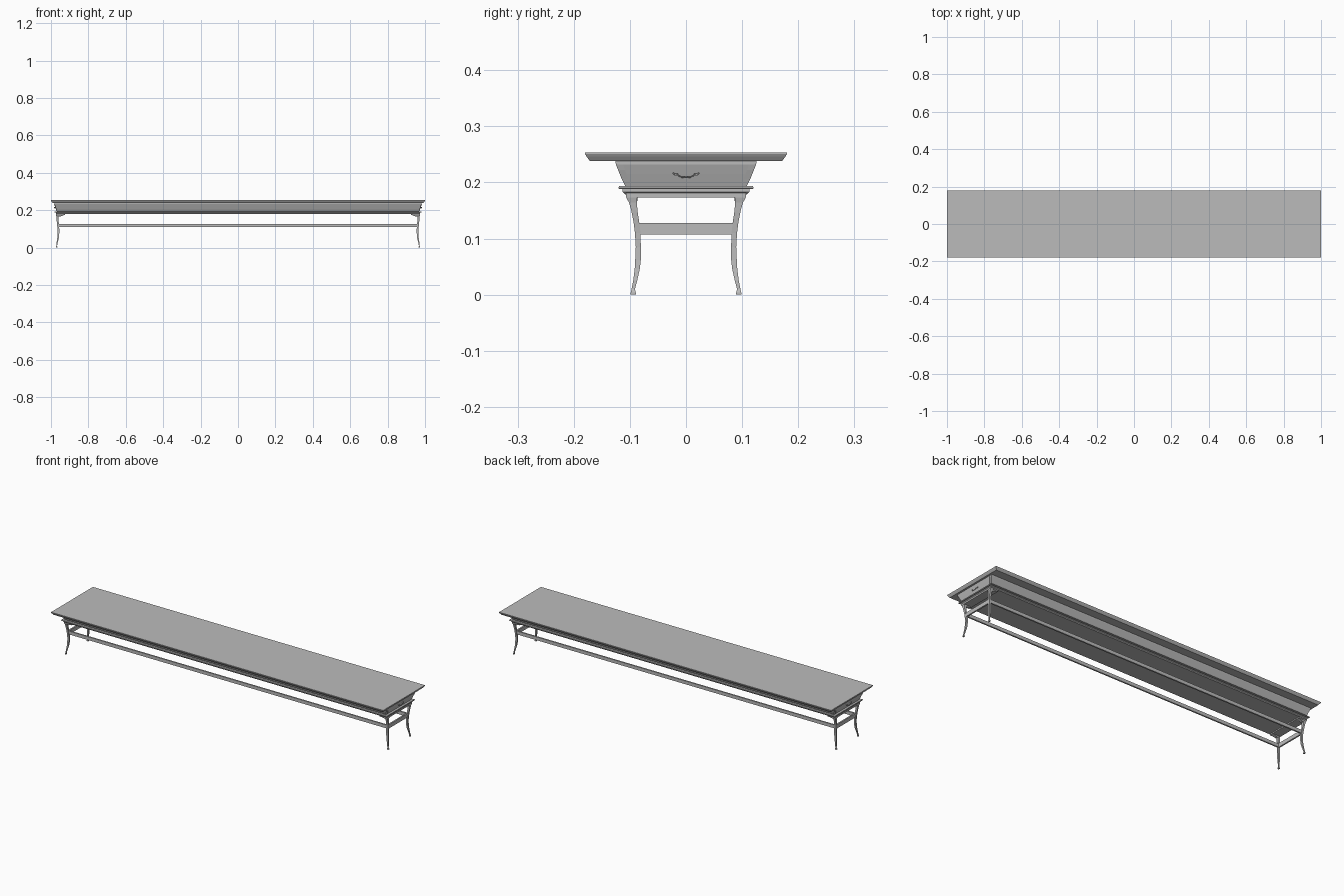
import bpy, bmesh
from mathutils import Vector

if "Cube" in bpy.data.objects:
    bpy.data.objects.remove(bpy.data.objects["Cube"])

grey = bpy.data.materials.new("plain grey")
grey.use_nodes = True
colour = (0.5, 0.5, 0.5, 1)
grey.diffuse_color = colour
grey.node_tree.nodes["Principled BSDF"].inputs["Base Color"].default_value = colour


def loft(name, rings):
    """Stack closed rings of points and cap both ends."""
    bm = bmesh.new()
    loops = [[bm.verts.new(p) for p in ring] for ring in rings]
    for a, b in zip(loops, loops[1:]):
        for i in range(len(a)):
            j = (i + 1) % len(a)
            bm.faces.new((a[i], a[j], b[j], b[i]))
    bm.faces.new(loops[0][::-1])
    bm.faces.new(loops[-1])
    bmesh.ops.recalc_face_normals(bm, faces=bm.faces)
    mesh = bpy.data.meshes.new(name)
    bm.to_mesh(mesh)
    bm.free()
    mesh.materials.append(grey)
    obj = bpy.data.objects.new(name, mesh)
    bpy.context.collection.objects.link(obj)
    return obj


def rect(hx, hy, z, cx=0, cy=0):
    return [(cx + sx * hx, cy + sy * hy, z)
            for sx, sy in ((-1, -1), (1, -1), (1, 1), (-1, 1))]


def box(name, cx, cy, hx, hy, z0, z1):
    return loft(name, [rect(hx, hy, z0, cx, cy), rect(hx, hy, z1, cx, cy)])


# Top board with an undercut edge
loft("table_top", [rect(0.991, 0.171, 0.238), rect(0.997, 0.177, 0.246),
                   rect(1, 0.18, 0.251), rect(1, 0.18, 0.253)])

# Flared apron: half length, half width, height
apron = [(0.968, 0.108, 0.193), (0.972, 0.114, 0.205),
         (0.978, 0.121, 0.222), (0.981, 0.125, 0.232), (0.981, 0.126, 0.239)]
loft("apron", [rect(*level) for level in apron])

# Stepped moulding below the apron
loft("upper_moulding", [rect(0.98, 0.119, 0.188), rect(0.981, 0.121, 0.19),
                        rect(0.98, 0.119, 0.194)])
loft("lower_moulding", [rect(0.97, 0.109, 0.179), rect(0.974, 0.113, 0.183),
                        rect(0.974, 0.113, 0.188)])

# Legs: x centre, y centre, half x, half y, height
leg = [(0.970, 0.094, 0.004, 0.0045, 0.000), (0.970, 0.094, 0.004, 0.0045, 0.004),
       (0.969, 0.094, 0.002, 0.003, 0.010), (0.967, 0.0905, 0.003, 0.0035, 0.025),
       (0.963, 0.087, 0.004, 0.0045, 0.045), (0.961, 0.0855, 0.0045, 0.005, 0.062),
       (0.960, 0.085, 0.005, 0.0045, 0.085), (0.961, 0.086, 0.005, 0.005, 0.110),
       (0.963, 0.0885, 0.005, 0.005, 0.130), (0.965, 0.092, 0.005, 0.0055, 0.150),
       (0.965, 0.0945, 0.006, 0.007, 0.164), (0.964, 0.097, 0.009, 0.010, 0.174)]

# Bail pull outline across one half: y, height, distance from the drawer
pull = [(0.000, 0.209, 0.006), (0.008, 0.2095, 0.006), (0.013, 0.212, 0.006),
        (0.016, 0.2155, 0.005), (0.020, 0.214, 0.004), (0.023, 0.217, 0.002)]

for side, end in ((-1, "right"), (1, "left")):
    # Legs and stretcher between them
    for depth, face in ((-1, "front"), (1, "back")):
        loft(f"{face}_{end}_leg", [rect(hx, hy, z, side * cx, depth * cy)
                                   for cx, cy, hx, hy, z in leg])
        loft(f"{face}_{end}_corner_brace",
             [rect(0.006, 0.007, 0.166, side * 0.957, depth * 0.094),
              rect(0.024, 0.010, 0.175, side * 0.95, depth * 0.096)])
    box(f"{end}_end_stretcher", side * 0.961, 0, 0.004, 0.085, 0.107, 0.128)
    box(f"{end}_end_rail", side * 0.95, 0, 0.024, 0.107, 0.173, 0.181)

    # Drawer front following the slope of the end
    rings = []
    for z, hy, x in ((0.199, 0.099, 0.970), (0.215, 0.106, 0.9755), (0.232, 0.112, 0.981)):
        rings.append([(side * (x - 0.004), -hy, z), (side * (x + 0.002), -hy, z),
                      (side * (x + 0.002), hy, z), (side * (x - 0.004), hy, z)])
    loft(f"{end}_drawer_front", rings)

    # Curved drawer pull with small back plates
    curve = bpy.data.curves.new(f"{end}_drawer_pull", "CURVE")
    curve.dimensions = "3D"
    curve.bevel_depth = 0.0012
    curve.bevel_resolution = 1
    curve.use_fill_caps = True
    path = [(-y, z, d) for y, z, d in pull[:0:-1]] + pull
    spline = curve.splines.new("POLY")
    spline.points.add(len(path) - 1)
    for point, (y, z, d) in zip(spline.points, path):
        point.co = (side * (0.977 + d), y, z, 1)
    curve.materials.append(grey)
    bpy.context.collection.objects.link(bpy.data.objects.new(f"{end}_drawer_pull", curve))
    for depth, face in ((-1, "front"), (1, "back")):
        box(f"{face}_{end}_pull_plate", side * 0.979, depth * 0.018,
            0.003, 0.0025, 0.2125, 0.2165)

# Long stretchers joining the legs
for depth, face in ((-1, "front"), (1, "back")):
    box(f"{face}_long_stretcher", 0, depth * 0.085, 0.96, 0.004, 0.109, 0.127)
